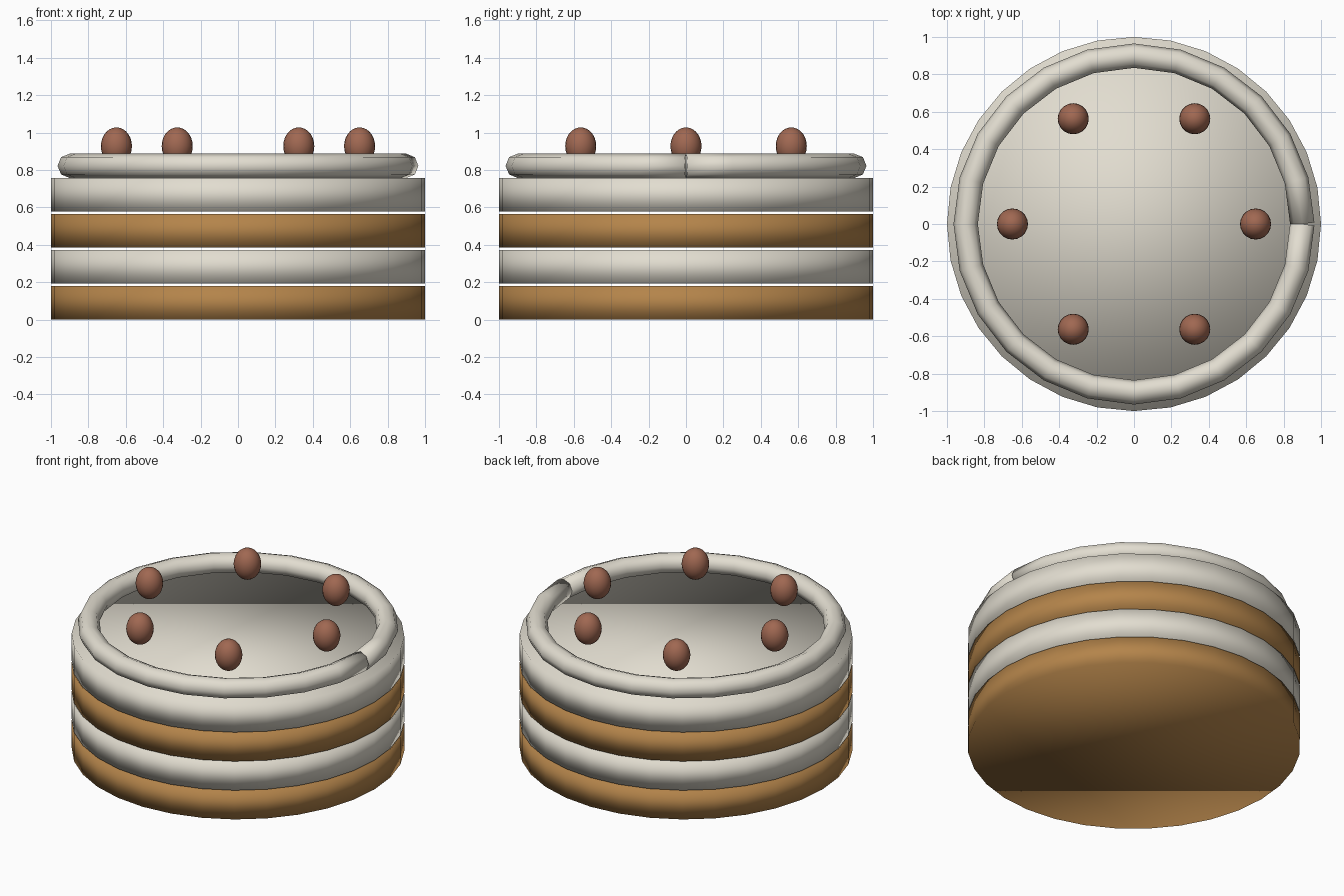
import bpy, bmesh, math
from mathutils import Vector, Matrix

if "Cube" in bpy.data.objects:
    bpy.data.objects.remove(bpy.data.objects["Cube"])


def material(name, rgb):
    m = bpy.data.materials.new(name)
    m.diffuse_color = (*rgb, 1)
    m.use_nodes = True
    m.node_tree.nodes["Principled BSDF"].inputs["Base Color"].default_value = m.diffuse_color
    return m


SPONGE = material("golden sponge", (0.456, 0.231, 0.069))
CREAM = material("cream", (0.76, 0.723, 0.631))
BERRY = material("berry brown", (0.352, 0.138, 0.084))


def finish(bm, name, mat):
    bmesh.ops.recalc_face_normals(bm, faces=bm.faces)
    for f in bm.faces:
        f.smooth = True
    me = bpy.data.meshes.new(name)
    bm.to_mesh(me)
    bm.free()
    me.materials.append(mat)
    ob = bpy.data.objects.new(name, me)
    bpy.context.collection.objects.link(ob)
    return ob


# four stacked discs, alternating sponge and cream, with thin gaps
THICK, PITCH = 0.18, 0.1925
for i in range(4):
    bm = bmesh.new()
    bmesh.ops.create_cone(bm, cap_ends=True, segments=32, radius1=1, radius2=1, depth=THICK,
                          matrix=Matrix.Translation((0, 0, i * PITCH + THICK / 2)))
    kind, mat = (("sponge", SPONGE), ("cream", CREAM))[i % 2]
    finish(bm, f"{kind}_layer_{i // 2 + 1}", mat)

# piped cream rim: an open tube, capped at both ends, meeting at +x
STEPS, SIDES, MAJOR, MINOR, RIM_Z = 24, 8, 0.9, 0.065, 0.8225
bm = bmesh.new()
rings = []
for i in range(STEPS + 1):
    a = 2 * math.pi * i / STEPS
    centre = Vector((MAJOR * math.cos(a), MAJOR * math.sin(a), RIM_Z))
    # end sections sit square to the first and last segment
    turn = a + (math.pi / STEPS if i == 0 else -math.pi / STEPS if i == STEPS else 0)
    out = Vector((math.cos(turn), math.sin(turn), 0))
    ring = []
    for j in range(SIDES):
        b = 2 * math.pi * j / SIDES
        ring.append(bm.verts.new(centre + MINOR * (math.cos(b) * out + Vector((0, 0, math.sin(b))))))
    rings.append(ring)
for r, s in zip(rings, rings[1:]):
    for j in range(SIDES):
        k = (j + 1) % SIDES
        bm.faces.new((r[j], s[j], s[k], r[k]))
bm.faces.new(rings[0])
bm.faces.new(rings[-1][::-1])
finish(bm, "piped_cream_rim", CREAM)

# six egg-shaped berries in a circle
for i in range(6):
    a = math.radians(60 * i)
    bm = bmesh.new()
    bmesh.ops.create_uvsphere(
        bm, u_segments=20, v_segments=14, radius=1,
        matrix=Matrix.Translation((0.65 * math.cos(a), 0.65 * math.sin(a), 0.928))
        @ Matrix.Diagonal((0.083, 0.083, 0.1, 1)))
    finish(bm, f"berry_{i + 1}", BERRY)
